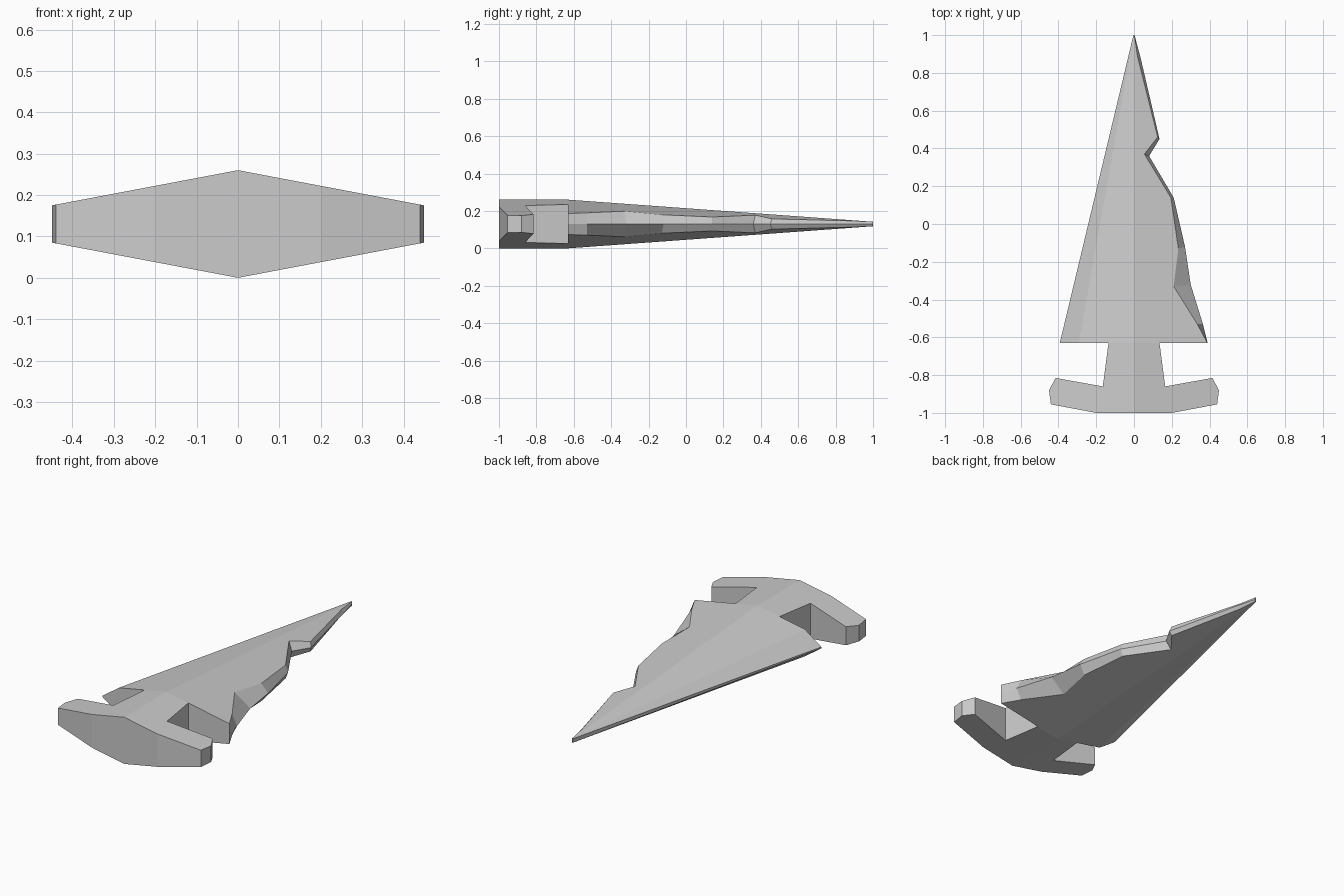
import bpy, bmesh

if "Cube" in bpy.data.objects:
    bpy.data.objects.remove(bpy.data.objects["Cube"])

MID, SLOPE = 0.13, 0.189


def half_height(x, y):
    """Half thickness of the ridged body: sloped sides, tapering to the tip."""
    taper = max(0.0, y + 0.63) / 1.63
    return max(0.004, 0.13 - 0.118 * taper - SLOPE * abs(x))


def finish(name, bm):
    bmesh.ops.remove_doubles(bm, verts=bm.verts, dist=0.0005)
    bmesh.ops.recalc_face_normals(bm, faces=bm.faces)
    mesh = bpy.data.meshes.new(name)
    bm.to_mesh(mesh)
    bm.free()
    obj = bpy.data.objects.new(name, mesh)
    bpy.context.collection.objects.link(obj)
    return obj


# Chipped blade: lofted rings; each row is right edge x, y and inner chip line x, y
stations = [
    (0.39, -0.63, 0.388, -0.63),
    (0.365, -0.53, 0.335, -0.53),
    (0.30, -0.32, 0.21, -0.33),
    (0.27, -0.12, 0.235, -0.13),
    (0.21, 0.14, 0.195, 0.14),
    (0.08, 0.36, 0.055, 0.37),
    (0.135, 0.45, 0.125, 0.46),
    (0.035, 0.88, 0.018, 0.89),
    (0.003, 1.0, 0.002, 1.0),
]
bm = bmesh.new()
rings = []
for ox, oy, ix, iy in stations:
    t = (1 - oy) / 1.63
    bevel, edge = -0.29 * t - 0.002, -0.39 * t - 0.003
    rim = 0.004 + 0.007 * (1 - t)
    upper = [(edge, oy, rim), (bevel, oy, half_height(bevel, oy)),
             (0, oy, half_height(0, oy)), (ix, iy, half_height(ix, iy))]
    points = [(x, y, MID + h) for x, y, h in upper]
    points.append((ox, oy, MID))
    points += [(x, y, MID - h) for x, y, h in reversed(upper)]
    rings.append([bm.verts.new(p) for p in points])
for a, b in zip(rings, rings[1:]):
    n = len(a)
    for i in range(n):
        j = (i + 1) % n
        bm.faces.new((a[i], a[j], b[j], b[i]))
bm.faces.new(rings[0])
bm.faces.new(rings[-1])
finish("chipped_blade", bm)

# Neck and flared pommel: half outline with ridged top and bottom, mirrored
outline = [(0, -1), (0.2, -1), (0.44, -0.955), (0.45, -0.88),
           (0.415, -0.815), (0.165, -0.86), (0.135, -0.63), (0, -0.63)]
bm = bmesh.new()
top = [bm.verts.new((x, y, MID + half_height(x, y))) for x, y in outline]
low = [bm.verts.new((x, y, MID - half_height(x, y))) for x, y in outline]
bm.faces.new(top)
bm.faces.new(low[::-1])
for i in range(len(outline) - 1):
    bm.faces.new((top[i], low[i], low[i + 1], top[i + 1]))
handle = finish("neck_and_pommel", bm)
mirror = handle.modifiers.new("mirror", 'MIRROR')
mirror.use_clip = True
